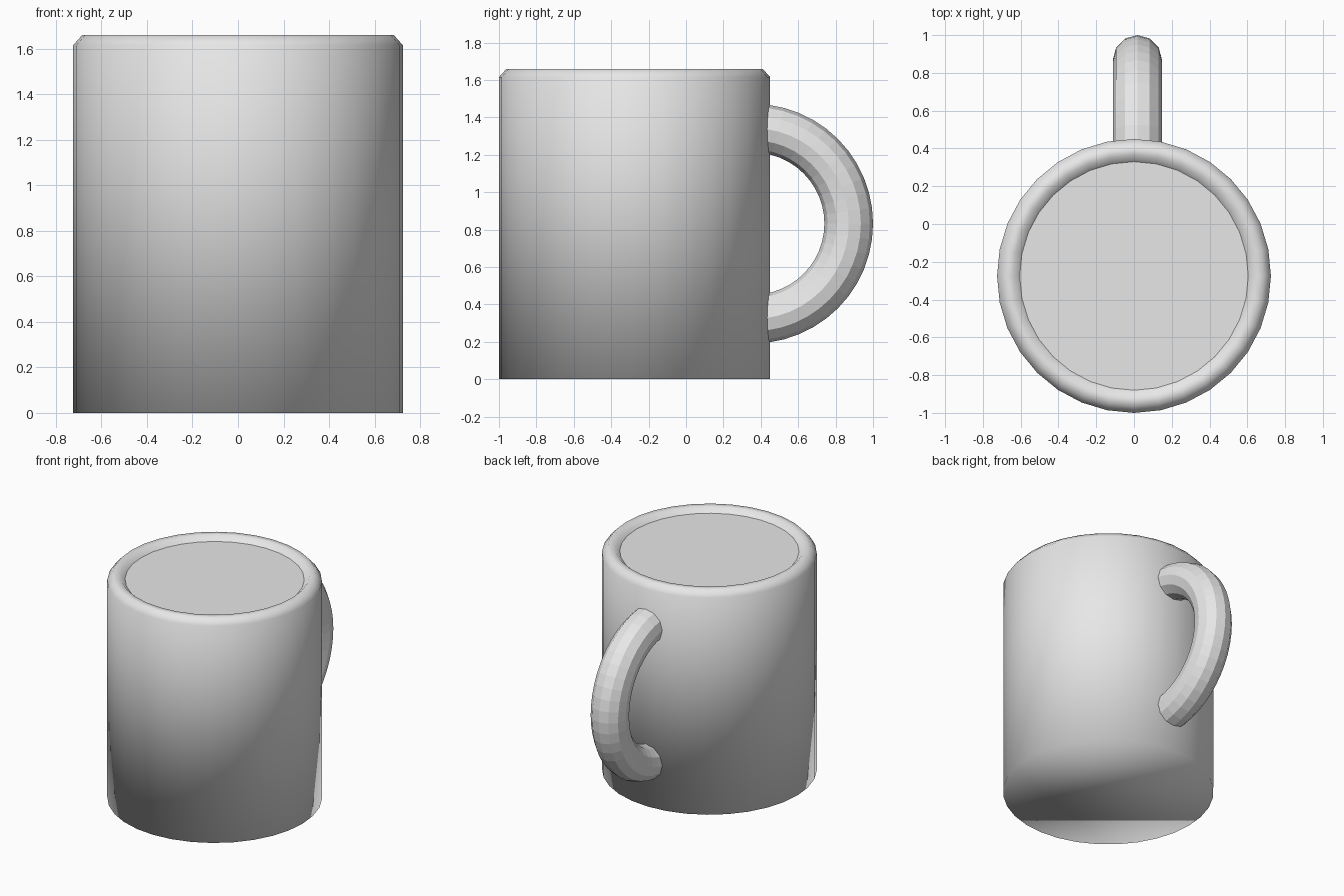
import bpy, bmesh, math
from mathutils import Matrix, Vector

if "Cube" in bpy.data.objects:
    bpy.data.objects.remove(bpy.data.objects["Cube"])

SIDES = 32
BODY_Y = -0.275

clay = bpy.data.materials.new("light_grey")
clay.diffuse_color = (0.8, 0.8, 0.8, 1)
clay.use_nodes = True
clay.node_tree.nodes["Principled BSDF"].inputs["Base Color"].default_value = clay.diffuse_color


def make_object(name, bm, smooth):
    bmesh.ops.recalc_face_normals(bm, faces=bm.faces)
    for f in bm.faces:
        f.smooth = smooth
    mesh = bpy.data.meshes.new(name)
    bm.to_mesh(mesh)
    bm.free()
    mesh.materials.append(clay)
    obj = bpy.data.objects.new(name, mesh)
    bpy.context.collection.objects.link(obj)
    return obj


def ring(bm, radius, z):
    m = Matrix.Translation((0, BODY_Y, z))
    return bmesh.ops.create_circle(bm, segments=SIDES, radius=radius, matrix=m)["verts"]


# Mug body: wall with chamfered rim, closed flat base
bm = bmesh.new()
profile = [(0.725, 0), (0.725, 1.615), (0.685, 1.66), (0.64, 1.66), (0.605, 1.625)]
rings = [ring(bm, r, z) for r, z in profile]
for a, b in zip(rings, rings[1:]):
    for i in range(SIDES):
        j = (i + 1) % SIDES
        bm.faces.new((a[i], a[j], b[j], b[i]))
bm.faces.new(rings[0])
# Filled top, sunk just below the rim (own vertices keep its edge crisp)
bm.faces.new(ring(bm, 0.605, 1.625))
make_object("mug_body", bm, True)

# Handle: faceted half torus, its ends buried in the body
bm = bmesh.new()
centre = Vector((0.018, 0.36, 0.832))
start = Matrix.Translation(centre + Vector((0, 0, 0.51)))
section = Matrix.Rotation(math.pi / 2, 4, 'X')
bmesh.ops.create_circle(bm, segments=12, radius=0.13, cap_ends=False,
                        matrix=start @ section @ Matrix.Rotation(math.pi / 2, 4, 'Z'))
bmesh.ops.spin(bm, geom=bm.verts[:] + bm.edges[:], cent=centre, axis=(1, 0, 0),
               angle=-math.pi, steps=24)
bmesh.ops.holes_fill(bm, edges=[e for e in bm.edges if e.is_boundary])
make_object("handle", bm, False)
